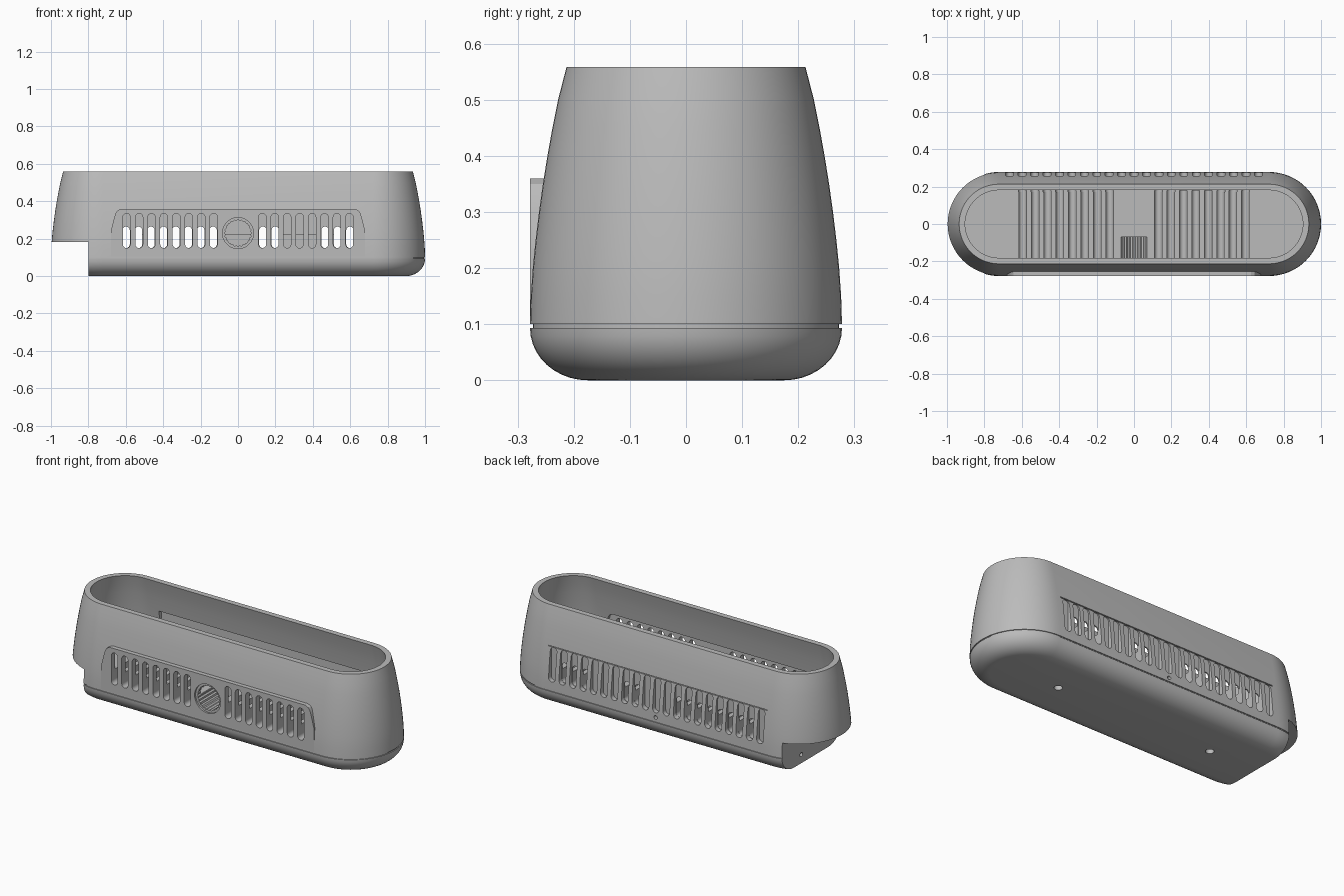
import bpy, bmesh, math

old = bpy.data.objects.get("Cube")
if old:
    bpy.data.objects.remove(old, do_unlink=True)

grey = bpy.data.materials.new("matte grey")
grey.use_nodes = True
colour = (0.5, 0.5, 0.5, 1)
grey.diffuse_color = colour
grey.node_tree.nodes["Principled BSDF"].inputs["Base Color"].default_value = colour

CENTRE = 0.722   # centre of each rounded end
WALL = 0.032
FLOOR = 0.225
PITCH = 0.0665


def make(name, bm):
    bmesh.ops.recalc_face_normals(bm, faces=bm.faces[:])
    mesh = bpy.data.meshes.new(name)
    bm.to_mesh(mesh)
    bm.free()
    mesh.materials.append(grey)
    ob = bpy.data.objects.new(name, mesh)
    bpy.context.collection.objects.link(ob)
    return ob


def stadium_loft(name, profile, segs=32):
    """Stack rounded-end rings given as (radius, height)."""
    bm = bmesh.new()
    rings = []
    for r, z in profile:
        ring = []
        for side, start in ((1, -math.pi / 2), (-1, math.pi / 2)):
            for i in range(segs + 1):
                a = start + math.pi * i / segs
                ring.append(bm.verts.new((side * CENTRE + r * math.cos(a), r * math.sin(a), z)))
        rings.append(ring)
    n = len(rings[0])
    for low, high in zip(rings, rings[1:]):
        for i in range(n):
            j = (i + 1) % n
            bm.faces.new((low[i], low[j], high[j], high[i]))
    bm.faces.new(rings[0][::-1])
    bm.faces.new(rings[-1])
    return make(name, bm)


def prisms(name, outlines, a, b, axis="y"):
    """Extrude 2D outlines from a to b along the axis."""
    place = {"x": lambda p, d: (d, p[0], p[1]),
             "y": lambda p, d: (p[0], d, p[1]),
             "z": lambda p, d: (p[0], p[1], d)}[axis]
    bm = bmesh.new()
    for points in outlines:
        lo = [bm.verts.new(place(p, a)) for p in points]
        hi = [bm.verts.new(place(p, b)) for p in points]
        bm.faces.new(lo)
        bm.faces.new(hi[::-1])
        for i in range(len(points)):
            j = (i + 1) % len(points)
            bm.faces.new((lo[i], hi[i], hi[j], lo[j]))
    return make(name, bm)


def circle(x, z, r, n=32, r2=None):
    return [(x + (r2 if r2 and i % 2 else r) * math.cos(math.tau * i / n),
             z + (r2 if r2 and i % 2 else r) * math.sin(math.tau * i / n)) for i in range(n)]


def slot(x, low, high, w=0.02):
    pts = []
    for z, start in ((high - w, 0), (low + w, math.pi)):
        for i in range(9):
            a = start + math.pi * i / 8
            pts.append((x + w * math.cos(a), z + w * math.sin(a)))
    return pts


def rect(x0, x1, z0, z1):
    return [(x0, z0), (x1, z0), (x1, z1), (x0, z1)]


def panel_outline(bottom):
    """Trapezoid with rounded upper corners."""
    right = [(0.68, bottom), (0.68, 0.24), (0.665, 0.3), (0.655, 0.335), (0.645, 0.35), (0.625, 0.36)]
    return right + [(-x, z) for x, z in reversed(right)]


def combine(target, tool, operation="DIFFERENCE"):
    tool.hide_render = True
    mod = target.modifiers.new("cut", "BOOLEAN")
    mod.operation, mod.solver, mod.object = operation, "EXACT", tool
    bpy.context.view_layer.update()
    mesh = bpy.data.meshes.new_from_object(target.evaluated_get(bpy.context.evaluated_depsgraph_get()))
    target.modifiers.clear()
    target.data = mesh


# Outer shell, tapering upwards
wall = [(0.278, 0.1), (0.2765, 0.15), (0.273, 0.2), (0.2705, 0.225), (0.268, 0.25), (0.262, 0.3),
        (0.255, 0.35), (0.247, 0.4), (0.238, 0.45), (0.228, 0.5), (0.213, 0.558)]
shell = stadium_loft("shell", wall)

# Base tray with rounded lower edge and a recessed seam lip
curve = []
for i in range(11):
    t = math.pi / 2 * i / 10
    curve.append((0.175 + 0.103 * math.sin(t), 0.093 * (1 - math.cos(t))))
base = stadium_loft("base_tray", curve + [(0.273, 0.093), (0.273, 0.11)])

# Front panel standing proud of the shell
panel = prisms("front_panel_tool", [panel_outline(0.104)], -0.278, -0.19)
combine(shell, panel, "UNION")

# Open interior, with pockets behind the front and back vents
inner = [(r - WALL, z) for r, z in wall if z >= FLOOR]
cavity = stadium_loft("cavity_tool", inner + [(inner[-1][0] - 0.01, 0.6)])
front_pocket = prisms("front_pocket_tool", [panel_outline(FLOOR)], -0.243, -0.1)
back_pocket = prisms("back_pocket_tool", [rect(-0.66, 0.66, FLOOR, 0.37)], 0.1, 0.243)

# Vent slots: the back ones are open only where nothing sits behind them
front_x = [s * (0.13 + PITCH * i) for s in (-1, 1) for i in range(8)]
back_x = [PITCH * k for k in range(-10, 11)]
open_x = [PITCH * k for k in range(-9, 10) if abs(k) > 1 and k not in (4, 5, 6)]
front_slots = prisms("front_slot_tool", [slot(x, 0.15, 0.335) for x in front_x], -0.4, 0.18)
back_slots = prisms("back_slot_tool", [slot(x, 0.15, 0.265) for x in open_x], 0.17, 0.4)
back_recess = prisms("back_recess_tool", [slot(x, 0.148, 0.34, 0.021) for x in back_x], 0.25, 0.4)
back_line = prisms("back_line_tool", [rect(-0.7, 0.7, 0.34, 0.346)], 0.25, 0.4)

# Ribbed round socket with a stepped rim, and a small screw hole at the back
socket = prisms("socket_tool", [circle(0, 0.23, 0.072, 48, 0.067)], -0.4, -0.07)
rim = prisms("rim_tool", [circle(0, 0.23, 0.083, 48)], -0.4, -0.268)
screw = prisms("screw_tool", [circle(0, 0.122, 0.011, 16)], 0.23, 0.4)
for tool in (cavity, front_pocket, back_pocket, front_slots, back_slots, back_recess,
             back_line, rim, socket, screw):
    combine(shell, tool)

# Cut-away lower left end, its cable hole, and mounting holes in the underside
notch = prisms("notch_tool", [rect(-1.2, -0.8, -0.1, 0.182)], -0.5, 0.5)
mounts = prisms("mount_tool", [circle(s * 0.5, 0, 0.022, 20) for s in (-1, 1)], -0.1, 0.14, "z")
cable = prisms("cable_tool", [circle(0.09, 0.05, 0.012, 16)], -0.9, -0.74, "x")
for part in (shell, base):
    combine(part, notch)
    combine(part, mounts)
combine(base, cable)

# Tidy tools and shade
for ob in list(bpy.data.objects):
    if ob.name.endswith("_tool"):
        bpy.data.objects.remove(ob, do_unlink=True)
for ob in (shell, base):
    bpy.ops.object.select_all(action="DESELECT")
    ob.select_set(True)
    bpy.context.view_layer.objects.active = ob
    bpy.ops.object.shade_smooth_by_angle(angle=math.radians(25))
